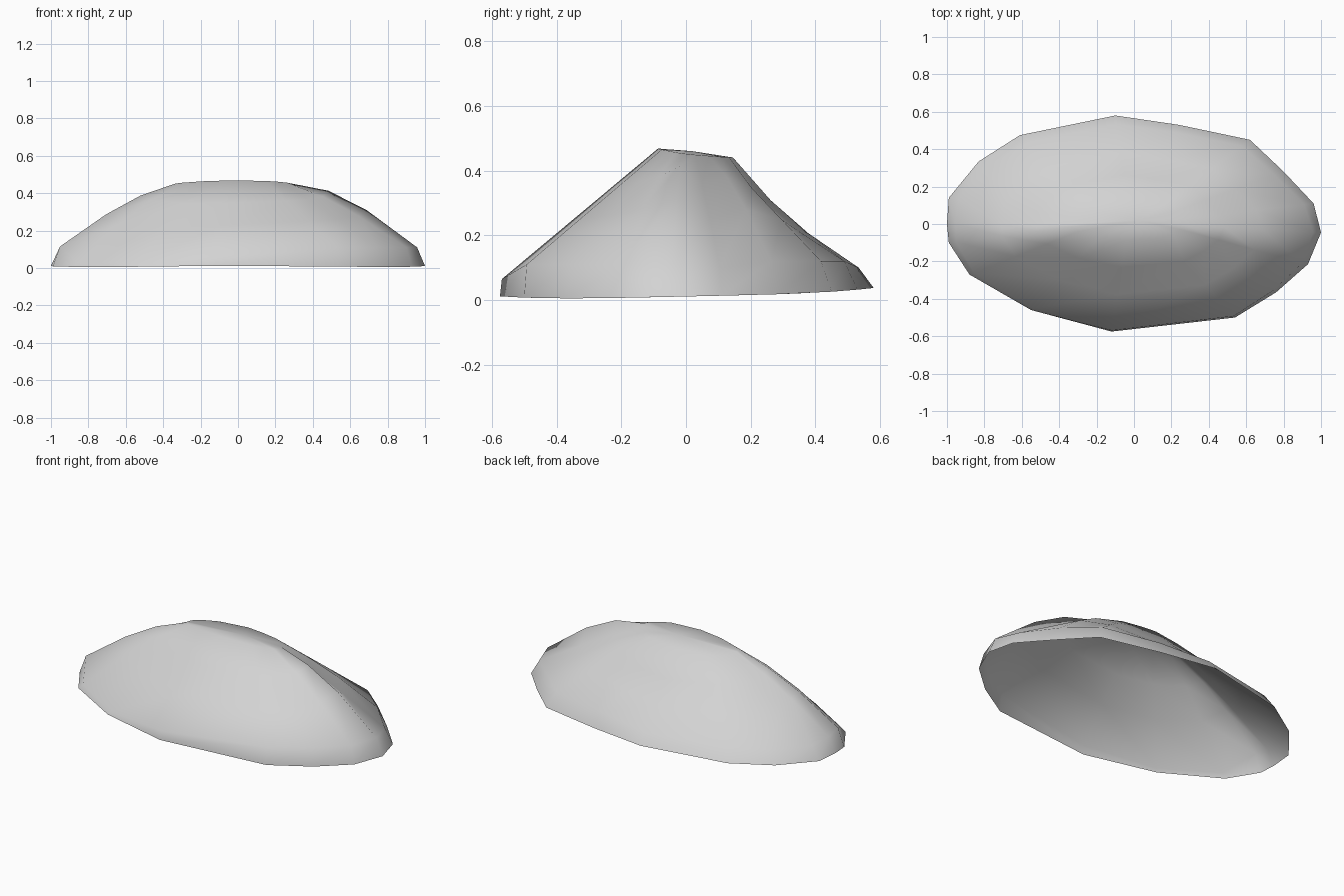
import bpy
import bmesh
from mathutils import Vector

cube = bpy.data.objects.get("Cube")
if cube:
    bpy.data.objects.remove(cube, do_unlink=True)

# Stone colour
stone = bpy.data.materials.new("stone_grey")
stone.use_nodes = True
colour = (0.65, 0.65, 0.65, 1)
stone.diffuse_color = colour
stone.node_tree.nodes["Principled BSDF"].inputs["Base Color"].default_value = colour

# Ground outline corners: x, y, height of the lip, bulge of the slope above it
corners = [
    (1, -0.045, 0.11, 0.063), (0.96, 0.11, 0.1, 0.01), (0.8, 0.28, 0.12, 0.03),
    (0.62, 0.45, 0.12, 0), (0.24, 0.53, 0.12, -0.035), (-0.1, 0.58, 0.1, -0.03),
    (-0.61, 0.475, 0.1, -0.01), (-0.83, 0.335, 0.09, 0), (-0.99, 0.14, 0.09, 0),
    (-1, 0, 0.1, 0.02), (-0.99, -0.1, 0.115, 0.037), (-0.88, -0.27, 0.03, 0.035),
    (-0.55, -0.46, 0.025, 0.015), (-0.12, -0.575, 0.065, 0), (0.54, -0.5, 0.11, 0),
    (0.76, -0.365, 0.11, 0.01), (0.93, -0.215, 0.11, 0.03)]


def rib(x, y, lip, bulge):
    """Points from the ground up to the flat crown at one outline corner."""
    ground = Vector((x, y, 0.011 + 0.022 * y + 0.12 * y ** 4))
    inset = 0.955 - 0.06 * y
    low = Vector((x * inset, y * inset, lip))
    cy = y * (0.25 if y > 0 else 0.15)
    cx = x * (0.34 if x < 0 else 0.28)
    crown = Vector((cx, cy, 0.458 - 0.12 * cy - 0.08 * cx * cx))
    points = [ground, low]
    for t in (0.4, 0.7):
        points.append(low.lerp(crown, t) + Vector((0, 0, bulge)))
    return points + [crown]


# Open shell lofted through the ribs, closed by the crown
bm = bmesh.new()
ribs = [[bm.verts.new(p) for p in rib(*corner)] for corner in corners]
top = bm.verts.new((0.03, 0.02, 0.46))
for i, a in enumerate(ribs):
    b = ribs[(i + 1) % len(ribs)]
    for j in range(len(a) - 1):
        bm.faces.new((a[j], b[j], b[j + 1], a[j + 1]))
    bm.faces.new((a[-1], b[-1], top))
for face in bm.faces:
    face.smooth = True

mesh = bpy.data.meshes.new("rock_shell")
bm.to_mesh(mesh)
bm.free()
mesh.materials.append(stone)
rock = bpy.data.objects.new("rock_shell", mesh)
bpy.context.collection.objects.link(rock)
